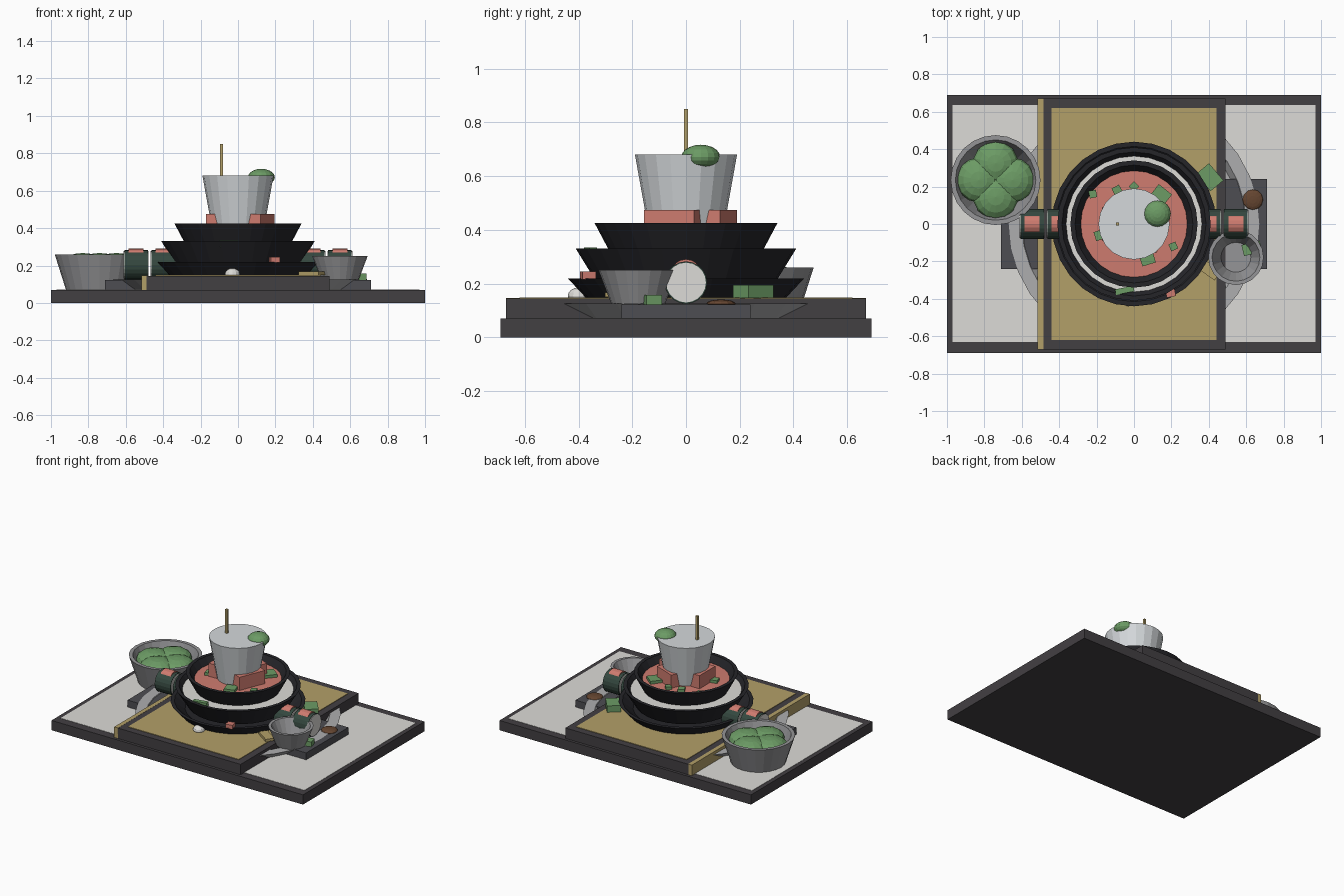
import bpy, math
from math import cos, sin, pi

if "Cube" in bpy.data.objects:
    bpy.data.objects.remove(bpy.data.objects["Cube"])

MATS = {}
COLS = dict(dark=(.055, .05, .055, 1), black=(.018, .018, .022, 1), white=(.72, .71, .68, 1),
            tan=(.45, .35, .14, 1), pink=(.62, .2, .16, 1), green=(.15, .33, .13, 1),
            nori=(.035, .065, .05, 1), brown=(.13, .06, .03, 1), slate=(.075, .075, .085, 1),
            grey=(.3, .3, .31, 1), plate=(.42, .42, .43, 1), cup=(.66, .69, .71, 1))


def paint(ob, name, col):
    ob.name = name
    if col not in MATS:
        MATS[col] = bpy.data.materials.new(col)
        MATS[col].diffuse_color = COLS[col]
    ob.data.materials.append(MATS[col])
    return ob


def box(name, x, y, z, col, rot=0):
    """Box from x, y and z ranges, turned about its own centre."""
    c = [(a + b) / 2 for a, b in (x, y, z)]
    bpy.ops.mesh.primitive_cube_add(size=1, location=c, rotation=(0, 0, rot))
    ob = bpy.context.object
    ob.scale = [b - a for a, b in (x, y, z)]
    return paint(ob, name, col)


def lathe(name, prof, col, n=24, at=(0, 0)):
    """Spin a profile of (radius, z); radius 0 makes a pole."""
    vs, fs, rings = [], [], []
    for r, z in prof:
        if r == 0:
            rings.append([len(vs)] * n)
            vs.append((at[0], at[1], z))
        else:
            rings.append(list(range(len(vs), len(vs) + n)))
            vs += [(at[0] + r * cos(2 * pi * i / n), at[1] + r * sin(2 * pi * i / n), z) for i in range(n)]
    for a, b in zip(rings, rings[1:]):
        for i in range(n):
            j = (i + 1) % n
            fs.append(list(dict.fromkeys((a[i], a[j], b[j], b[i]))))
    me = bpy.data.meshes.new(name)
    me.from_pydata(vs, [], fs)
    ob = bpy.data.objects.new(name, me)
    bpy.context.collection.objects.link(ob)
    return paint(ob, name, col)


def bowl(name, r0, z0, r1, z1, col, at=(0, 0), t=.025, n=24):
    lathe(name, [(0, z0), (r0, z0), (r1, z1), (r1 - t, z1), (r0 - t, z0 + .02), (0, z0 + .02)], col, n, at)


def ball(name, loc, scale, col, seg=12, rings=8):
    bpy.ops.mesh.primitive_uv_sphere_add(segments=seg, ring_count=rings, radius=1, location=loc)
    bpy.context.object.scale = scale
    return paint(bpy.context.object, name, col)


def rod(name, loc, r, length, col, n=20):
    bpy.ops.mesh.primitive_cylinder_add(vertices=n, radius=r, depth=length, location=loc, rotation=(0, pi / 2, 0))
    return paint(bpy.context.object, name, col)


# Trays and inlaid panels
box("base_tray", (-1, 1), (-.69, .69), (0, .07), "dark")
box("base_panel", (-.97, .97), (-.63, .635), (.06, .072), "white")
box("slate_board", (-.71, .71), (-.24, .24), (.07, .122), "slate")
box("middle_tray", (-.49, .49), (-.67, .67), (.07, .145), "dark")
box("mat_panel", (-.44, .44), (-.62, .62), (.13, .149), "tan")
box("edge_strip", (-.515, -.485), (-.67, .67), (.07, .146), "tan")

# Wide serving plate
lathe("plate", [(0, .071), (.6, .071), (.67, .126), (.6, .126), (.57, .085), (0, .085)], "plate", 32)

# Three stacked black bowls with fillings
bowl("bowl_lower", .37, .145, .44, .22, "black", n=28)
bowl("bowl_middle", .33, .2, .41, .33, "black", n=28)
bowl("bowl_upper", .28, .312, .34, .425, "black", n=28)
lathe("rice_filling", [(.34, .24), (.365, .3), (0, .305)], "white", 28)
lathe("fish_filling", [(.27, .35), (.288, .378), (0, .385)], "pink", 28)

# Fish blocks and scattered greens round the cup
for i, (a, w) in enumerate(((-22, .2), (68, .17), (180, .18))):
    a = math.radians(a)
    x, y = .125 * cos(a), .125 * sin(a)
    box(f"fish_block_{i}", (x - .045, x + .045), (y - w / 2, y + w / 2), (.375, .475), "pink", a)
for i, (x, y, s, r) in enumerate(((.14, .15, .09, .9), (-.185, -.06, .05, .3), (.07, -.18, .075, .3),
                                  (0, .2, .04, .8), (-.09, .18, .045, .5), (.21, -.12, .04, .4),
                                  (-.22, .16, .04, .2))):
    box(f"green_bit_{i}", (x - s / 2, x + s / 2), (y - s / 2, y + s / 2), (.375, .4), "green", r)

# Central cup with pick and garnish
lathe("cup", [(0, .385), (.137, .385), (.19, .68), (0, .68)], "cup", 20)
box("pick", (-.097, -.081), (-.008, .008), (.6, .85), "tan")
ball("cup_garnish", (.125, .055, .672), (.072, .072, .045), "green", 16, 10)

# Side bowl with four green scoops
bowl("side_bowl", .18, .071, .24, .26, "grey", (-.74, .235))
for i in range(4):
    a = i * pi / 2
    ball(f"green_scoop_{i}", (-.74 + .09 * cos(a), .235 + .09 * sin(a), .205), (.12, .12, .062), "green", 14, 8)

# Small dipping cup
bowl("dipping_cup", .1, .124, .148, .25, "grey", (.545, -.178), .02, 20)

# Rolls on both sides: wrap, white core, fish cap
for s in (-1, 1):
    for i, x in enumerate((.545, .4)):
        tag = f"{'left' if s < 0 else 'right'}_{i}"
        rod("roll_wrap_" + tag, (s * x, 0, .204), .079, .125, "nori")
        rod("roll_core_" + tag, (s * x, 0, .204), .074, .133, "white")
        cap = rod("roll_fish_" + tag, (s * x, 0, .246), .045, .08, "pink", 16)
        cap.scale.y = 1.15

# Loose garnishes on the trays
box("green_block_large", (.36, .45), (.19, .31), (.146, .195), "green", .7)
box("green_block_small", (.58, .68), (-.16, -.1), (.123, .158), "green", .25)
box("green_chip_back", (-.1, .0), (-.37, -.34), (.3, .335), "green", .2)
box("fish_chip", (.17, .22), (-.39, -.34), (.215, .245), "pink", .2)
ball("brown_button", (.635, .13, .125), (.055, .055, .016), "brown")
ball("white_pearl", (-.03, -.4, .155), (.04, .04, .03), "white")
box("ginger_slice", (.33, .46), (-.27, -.21), (.15, .168), "tan", -.6)

for m in bpy.data.materials:
    if m.users and not m.is_grease_pencil:
        m.use_nodes = True
        m.node_tree.nodes["Principled BSDF"].inputs["Base Color"].default_value = m.diffuse_color
